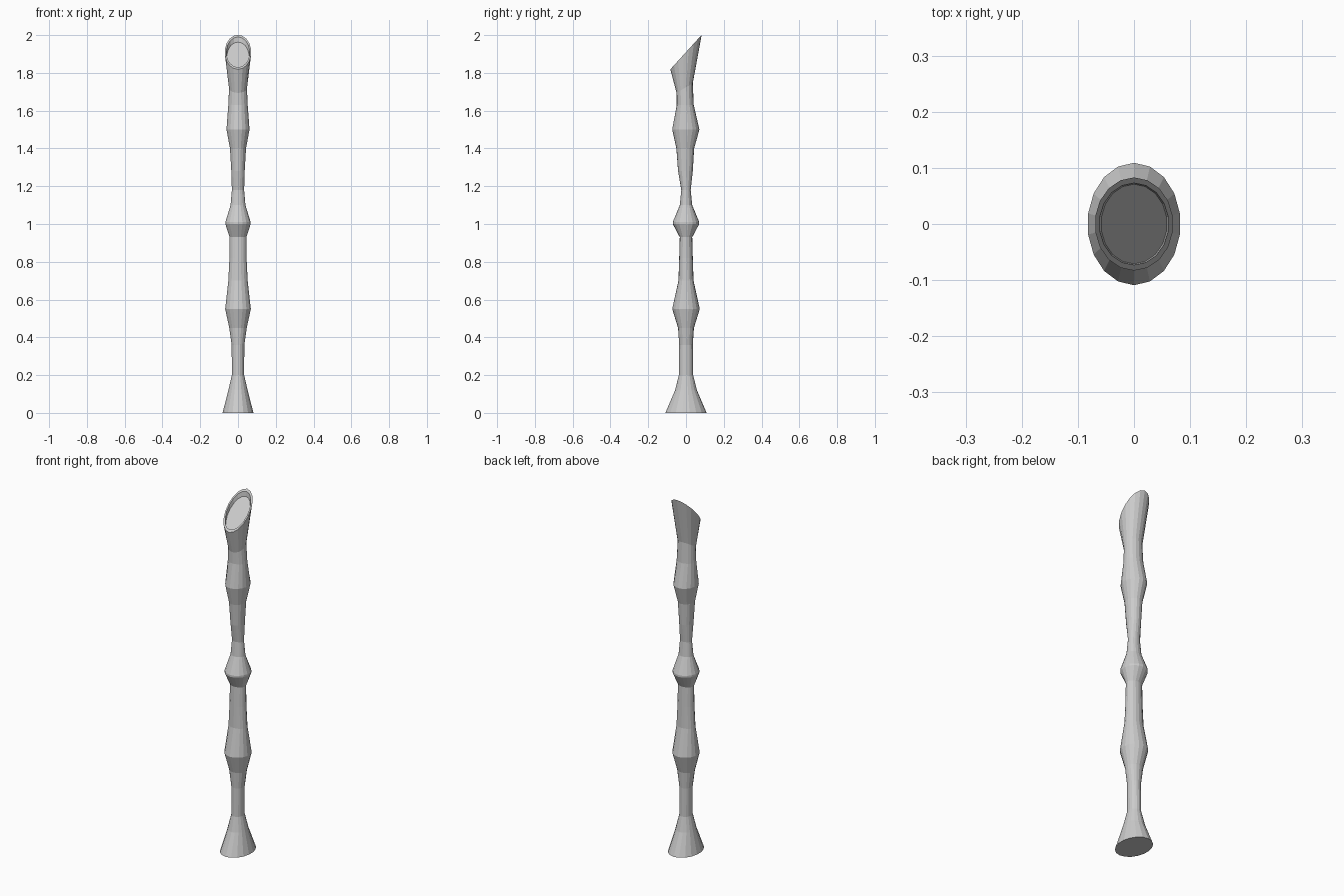
import bpy, bmesh, math

SIDES = 18
# Ring profile: height, half width in x, half width in y, y offset, tilt (dz/dy)
RINGS = [
    (0.00, .083, .109, 0, 0), (0.12, .052, .058, 0, 0), (0.20, .033, .038, 0, 0),
    (0.36, .034, .036, 0, 0), (0.45, .047, .042, 0, 0), (0.55, .069, .073, 0, 0),
    (0.70, .052, .040, 0, 0), (0.82, .046, .036, 0, 0), (0.93, .045, .033, 0, 0),
    (1.00, .068, .070, 0, 0), (1.01, .068, .070, 0, 0),
    (1.10, .040, .033, 0, 0), (1.18, .033, .025, 0, 0), (1.28, .036, .039, -.003, 0),
    (1.40, .043, .047, -.004, 0), (1.50, .062, .072, -.001, 0),
    (1.63, .052, .045, -.004, 0), (1.72, .048, .043, -.007, .6),
    (1.91, .070, .083, 0, 1.1),
    # slanted rim and the shallow hollow inside it
    (1.91, .062, .073, 0, 1.1), (1.885, .059, .071, 0, 1.1),
]

bm = bmesh.new()
loops = []
for z, rx, ry, cy, tilt in RINGS:
    ring = []
    for i in range(SIDES):
        a = math.pi / 2 + 2 * math.pi * i / SIDES
        y = ry * math.sin(a)
        ring.append(bm.verts.new((rx * math.cos(a), cy + y, z + tilt * y)))
    loops.append(ring)

# Skin neighbouring rings, then close the foot and the hollow
for lo, hi in zip(loops, loops[1:]):
    for i in range(SIDES):
        j = (i + 1) % SIDES
        bm.faces.new((lo[i], lo[j], hi[j], hi[i]))
bm.faces.new(loops[0][::-1])
bm.faces.new(loops[-1])
bmesh.ops.recalc_face_normals(bm, faces=bm.faces)

mesh = bpy.data.meshes.new("bamboo_stalk")
bm.to_mesh(mesh)
bm.free()
stalk = bpy.data.objects.new("bamboo_stalk", mesh)
bpy.context.collection.objects.link(stalk)
